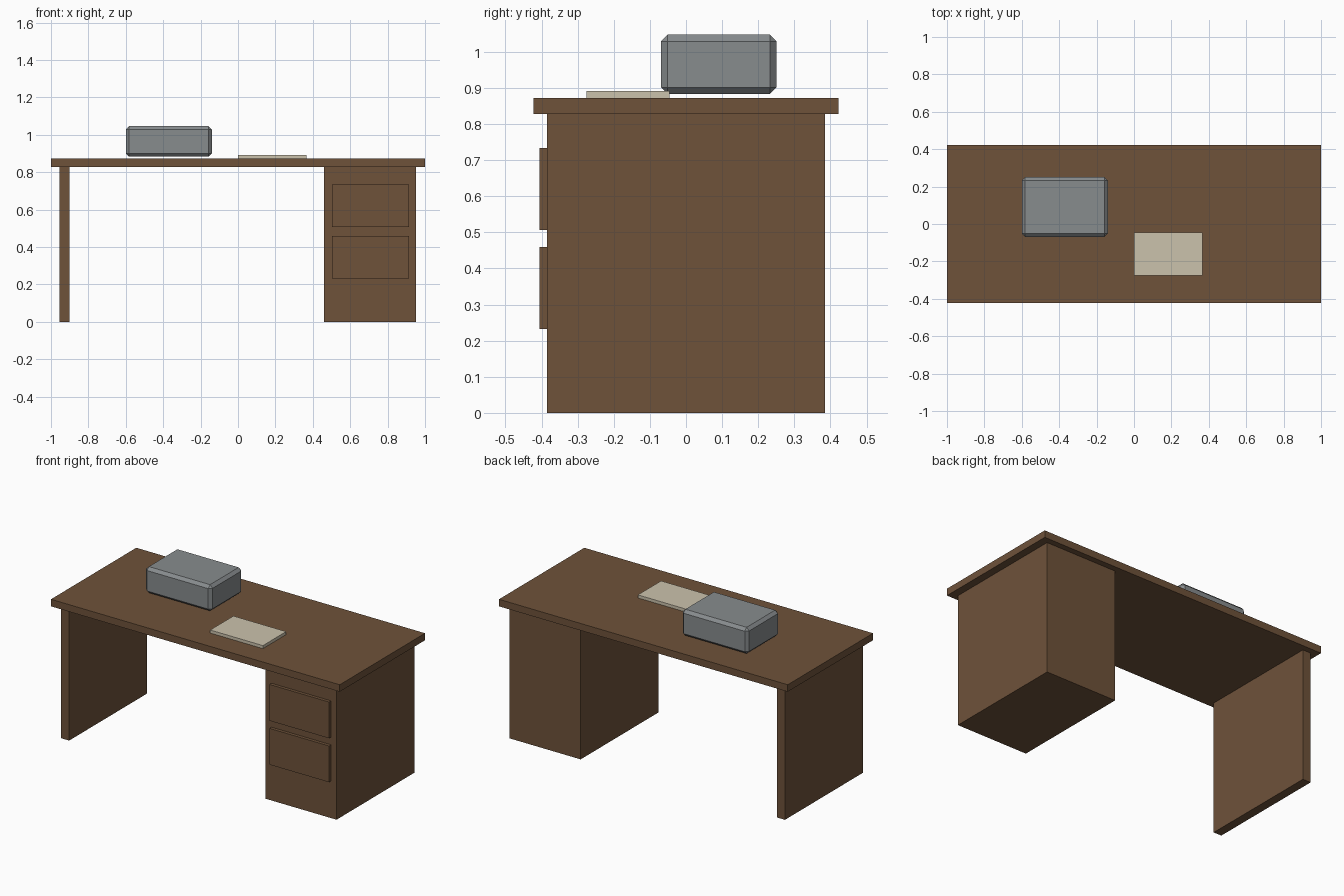
import bpy

if "Cube" in bpy.data.objects:
    bpy.data.objects.remove(bpy.data.objects["Cube"])


def material(name, rgb):
    m = bpy.data.materials.new(name)
    m.diffuse_color = (*rgb, 1)
    m.use_nodes = True
    m.node_tree.nodes["Principled BSDF"].inputs["Base Color"].default_value = m.diffuse_color
    return m


WOOD = material("brown wood", (0.158, 0.085, 0.042))
GREY = material("grey plastic", (0.245, 0.262, 0.270))
PAPER = material("cream paper", (0.600, 0.540, 0.415))


def box(name, x, y, z, mat, chamfer=0):
    """Box spanning the given (min, max) ranges, with optional flat chamfers."""
    spans = (x, y, z)
    bpy.ops.mesh.primitive_cube_add(size=1, location=[(a + b) / 2 for a, b in spans])
    ob = bpy.context.object
    ob.name = name
    ob.scale = [b - a for a, b in spans]
    bpy.ops.object.transform_apply(location=False, rotation=False, scale=True)
    ob.data.materials.append(mat)
    if chamfer:
        mod = ob.modifiers.new("chamfer", 'BEVEL')
        mod.width = chamfer
        mod.segments = 1
    return ob


# Desk: top, side panel and drawer pedestal
box("desk_top", (-1, 1), (-0.422, 0.422), (0.828, 0.872), WOOD)
box("side_panel", (-0.955, -0.90), (-0.385, 0.385), (0, 0.828), WOOD)
box("drawer_pedestal", (0.46, 0.952), (-0.385, 0.385), (0, 0.828), WOOD)

# Drawer fronts
for name, z in (("lower_drawer", (0.232, 0.459)), ("upper_drawer", (0.507, 0.734))):
    box(name, (0.502, 0.914), (-0.405, -0.38), z, WOOD)

# Items on the desk
box("desk_machine", (-0.6, -0.14), (-0.069, 0.25), (0.883, 1.047), GREY, 0.018)
box("paper_stack", (0, 0.365), (-0.275, -0.045), (0.872, 0.891), PAPER)
